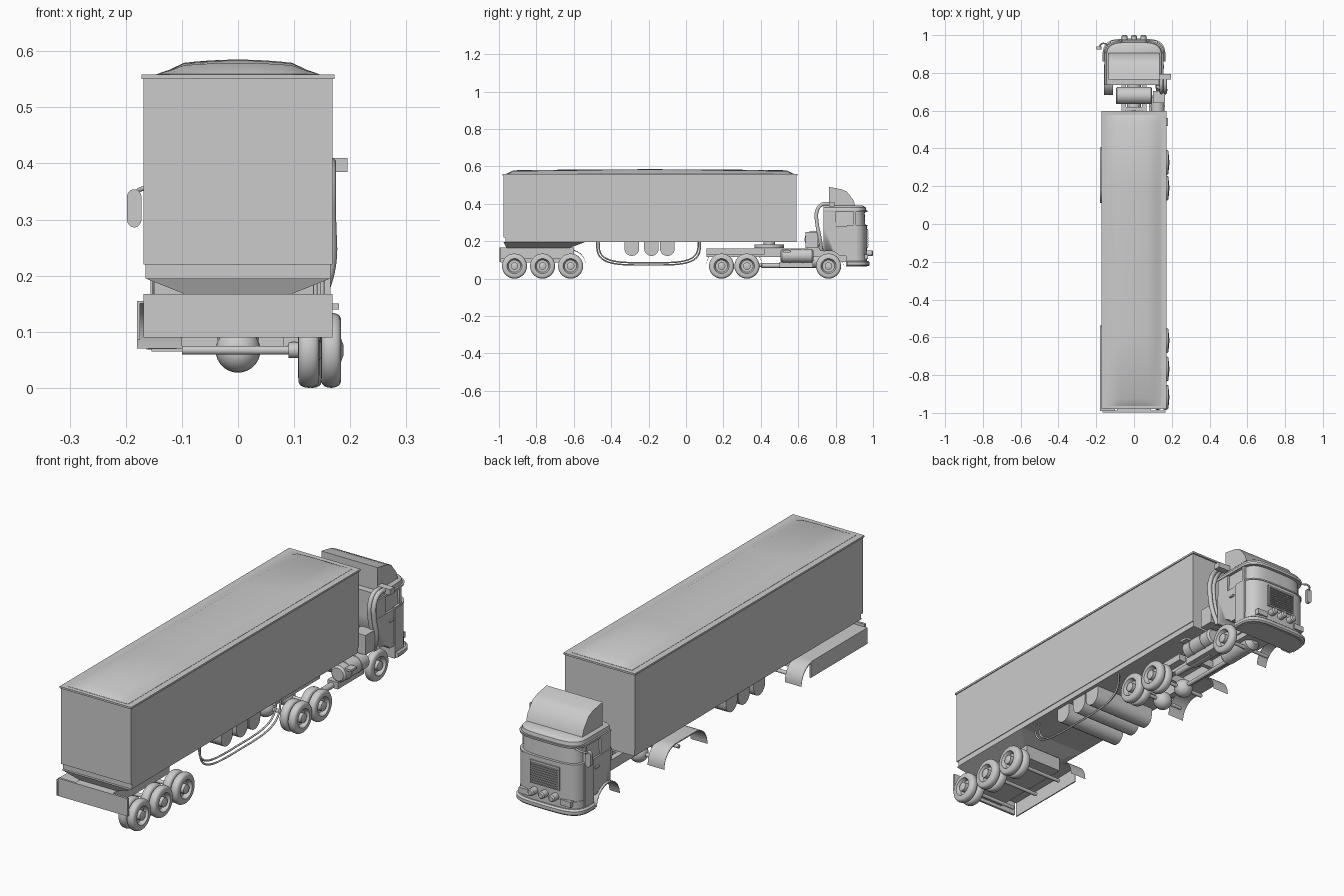
import bpy, bmesh, math
from mathutils import Vector

old = bpy.data.objects.get("Cube")
if old:
    bpy.data.objects.remove(old)

GREY = (.6, .6, .6, 1)
paint = bpy.data.materials.new("plain grey")
paint.use_nodes = True
paint.diffuse_color = GREY
paint.node_tree.nodes["Principled BSDF"].inputs["Base Color"].default_value = GREY

# Shared measures
SIDES = (-1, 1)
WHEEL_RADIUS = .067
TRAILER_AXLES = (-.917, -.767, -.617)
DRIVE_AXLES = (.19, .326)
STEER_AXLE = .762
TRAILER_SIDE = .168
TRAILER_BACK, TRAILER_FRONT = -.975, .59
FLOOR, RIM = .195, .55
CAB_SIDE, CAB_BACK, CAB_NOSE = .152, .735, .967
SILL, VISOR, CAB_TOP = .28, .355, .39


def finish(name, bm, smooth):
    bmesh.ops.recalc_face_normals(bm, faces=bm.faces)
    mesh = bpy.data.meshes.new(name)
    bm.to_mesh(mesh)
    bm.free()
    part = bpy.data.objects.new(name, mesh)
    bpy.context.collection.objects.link(part)
    mesh.materials.append(paint)
    if smooth:
        bpy.ops.object.select_all(action='DESELECT')
        part.select_set(True)
        bpy.context.view_layer.objects.active = part
        bpy.ops.object.shade_smooth_by_angle(angle=math.radians(35))
    return part


def loft(name, rings, smooth=True):
    """Skin a list of equally long closed rings and cap both ends."""
    bm = bmesh.new()
    rows = [[bm.verts.new(point) for point in ring] for ring in rings]
    count = len(rows[0])
    for lower, upper in zip(rows, rows[1:]):
        for i in range(count):
            j = (i + 1) % count
            bm.faces.new((lower[i], lower[j], upper[j], upper[i]))
    bm.faces.new(rows[0])
    bm.faces.new(rows[-1])
    return finish(name, bm, smooth)


def rectangle(left, right, back, front, z):
    return [(left, back, z), (right, back, z), (right, front, z), (left, front, z)]


def box(name, left, right, back, front, bottom, top):
    return loft(name, [rectangle(left, right, back, front, z) for z in (bottom, top)], False)


def centred_box(name, half, back, front, bottom, top, middle=0):
    return box(name, middle - half, middle + half, back, front, bottom, top)


def side_profile(name, outline, left, right):
    """Extrude a (y, z) outline across x."""
    return loft(name, [[(x, y, z) for y, z in outline] for x in (left, right)])


def lathe(name, centre, axis, profile, steps=28):
    """Turn (offset, radius) pairs about an axis through the centre."""
    spin = Vector((0, 0, 1)).rotation_difference(Vector(axis))
    turns = [math.tau * i / steps for i in range(steps)]
    return loft(name, [[Vector(centre) + spin @ Vector((r * math.cos(t), r * math.sin(t), offset))
                        for t in turns] for offset, r in profile])


ACROSS, ALONG, UP = (1, 0, 0), (0, 1, 0), (0, 0, 1)


def cylinder(name, centre, axis, length, radius, rounding=0):
    """Cylinder starting at the centre, with optional chamfered ends."""
    ends = [(0, radius - rounding), (rounding, radius), (length - rounding, radius), (length, radius - rounding)]
    return lathe(name, centre, axis, ends if rounding else ends[::3])


def tube(name, points, radius):
    curve = bpy.data.curves.new(name, 'CURVE')
    curve.dimensions = '3D'
    curve.bevel_depth = radius
    curve.bevel_resolution = 3
    curve.resolution_u = 6
    curve.use_fill_caps = True
    spline = curve.splines.new('BEZIER')
    spline.bezier_points.add(len(points) - 1)
    for knot, point in zip(spline.bezier_points, points):
        knot.co = point
        knot.handle_left_type = knot.handle_right_type = 'AUTO'
    curve.materials.append(paint)
    bpy.context.collection.objects.link(bpy.data.objects.new(name, curve))


def arc(y, z, radius, start, end, steps=10):
    angles = [math.radians(start + (end - start) * i / steps) for i in range(steps + 1)]
    return [(y + radius * math.cos(a), z + radius * math.sin(a)) for a in angles]


def signed_power(value, power):
    return math.copysign(abs(value) ** power, value)


def guard(name, path, left, right):
    """Thin bent sheet following a (y, z) path."""
    inner = [(y, z - .005) for y, z in path]
    side_profile(name, path + inner[::-1], left, right)


# Trailer body, rim and domed roof
centred_box("trailer_body", TRAILER_SIDE, TRAILER_BACK, TRAILER_FRONT, FLOOR + .025, RIM)
centred_box("trailer_floor", TRAILER_SIDE - .003, TRAILER_BACK + .01, TRAILER_FRONT, FLOOR, FLOOR + .03)
centred_box("roof_rim", TRAILER_SIDE + .004, TRAILER_BACK - .005, TRAILER_FRONT + .007, RIM, RIM + .008)
middle = (TRAILER_BACK + TRAILER_FRONT) / 2
roof = []
for t in (-1, -.95, -.5, 0, .5, .95, 1):
    crown = min(1, 20 * (1 - abs(t))) * (1 - t * t / 4)
    ring = []
    for i in range(-6, 7):
        u = i / 6
        ridge = min(1, 3 * (1 - abs(u))) * (1 - u * u / 2)
        ring.append((.145 * u, middle + .77 * t, RIM + .009 + .026 * crown * ridge))
    roof.append([(-.145, ring[0][1], RIM)] + ring + [(.145, ring[0][1], RIM)])
loft("trailer_roof", roof)

# Rear undercarriage of the trailer
loft("rear_subframe", [rectangle(-.09, .09, -.96, -.62, .165),
                       rectangle(-.165, .165, TRAILER_BACK, -.54, FLOOR)], False)
centred_box("rear_frame", .09, -.99, -.6, .105, .166)
centred_box("rear_panel", TRAILER_SIDE, -.998, -.988, .09, .167)

# Mud guards on the right-hand side
guard("trailer_guard", [(-.99, .155)] + arc(TRAILER_AXLES[-1], .075, .08, 90, 0), -.18, -.1)
guard("tractor_guard", arc(DRIVE_AXLES[0], .075, .08, 180, 90) + arc(DRIVE_AXLES[1], .075, .08, 90, 0), -.18, -.1)
guard("front_guard", arc(STEER_AXLE, WHEEL_RADIUS, .08, 175, 5), -.16, -.11)
box("guard_edge", -.18, -.175, -.99, -.6, .085, .152)


# Wheels on their axles
def wheel(name, inside, outside, y):
    width, rim = outside - inside, WHEEL_RADIUS * .6
    profile = []
    for i in range(13):
        a = math.pi * i / 12
        bulge = max(math.sin(a), 0) ** .4
        profile.append((width * (1 - math.cos(a)) / 2, rim + (WHEEL_RADIUS - rim) * bulge))
    profile += [(width / 2, rim * .8), (width / 2, rim / 2), (width, rim / 2), (width * 1.1, rim / 4)]
    lathe(name, (inside, y, WHEEL_RADIUS), ACROSS, profile)


for y in TRAILER_AXLES + DRIVE_AXLES:
    wheel("inner_wheel", .107, .145, y)
    wheel("outer_wheel", .148, .184, y)
    cylinder("brake_drum", (.09, y, WHEEL_RADIUS), ACROSS, .03, .014)
for y in TRAILER_AXLES + DRIVE_AXLES + (STEER_AXLE,):
    cylinder("axle", (-.1, y, WHEEL_RADIUS), ACROSS, .22, .008)
wheel("front_wheel", .115, .15, STEER_AXLE)
for y in DRIVE_AXLES:
    bulb = [(-z, r + .002) for z, r in arc(0, 0, .038, 15, 165)]
    lathe("differential", (0, y, WHEEL_RADIUS), ALONG, bulb[::-1])

# Cross tanks and looped side rails under the trailer
for y in (-.29, -.185, -.1):
    trough = arc(y, .16, .039, 180, 360)
    side_profile("cross_tank", [(trough[0][0], FLOOR)] + trough + [(trough[-1][0], FLOOR)], -.15, .15)
for inset in (0, .012):
    rail = []
    for i in range(17):
        a = math.pi * i / 16
        rail.append((.15 - inset, -.2 - (.277 - inset) * signed_power(math.cos(a), .5),
                     FLOOR - (.122 - inset) * max(math.sin(a), 0) ** .6))
    tube("side_rail", rail, .004)

# Tractor frame, coupling and drive line
for side in SIDES:
    centred_box("frame_rail", .012, .11, .8, .115, .16, side * .055)
for y in (.115, .26, .45, .6):
    centred_box("cross_member", .05, y, y + .02, .12, .155)
box("side_frame", .06, .1, .11, .42, .13, .16)
cylinder("coupling_plate", (0, .445, .165), UP, .018, .08)
cylinder("coupling_pin", (0, .445, .165), UP, .032, .03)
cylinder("drive_shaft", (0, .35, .072), ALONG, .32, .009)
cylinder("gearbox", (0, .6, .095), ALONG, .2, .038, .02)
centred_box("engine", .06, .74, .9, .09, .2)

# Tanks, step and intake beside the frame
cylinder("fuel_tank", (.125, .505, .122), ALONG, .176, .036, .008)
for y in (.55, .62):
    cylinder("tank_strap", (.125, y, .122), ALONG, .008, .038)
cylinder("slim_air_tank", (.1, .4, .07), ALONG, .23, .013, .005)
box("tank_bracket", .08, .13, .5, .68, .06, .09)
box("foot_step", .15, .18, .52, .56, .14, .15)
cylinder("cross_air_tank", (-.095, .68, .21), ACROSS, .19, .046, .006)
centred_box("air_tank_stand", .06, .65, .71, .155, .2)
box("intake_box", .1, .165, .64, .705, .165, .25)
for x in (.145, .165):
    tube("intake_pipe", [(x, .78, .4), (x, .725, .395), (x, .7, .36),
                         (x, .7, .3), (x, .715, .22), (x - .02, .725, .15)], .01)
box("intake_mouth", .12, .195, .765, .795, .385, .41)


# Cab, stacked from rounded-front plan sections
def plan(z, grow, back):
    side, shoulder = CAB_SIDE + grow, .87
    points = []
    for i in range(25):
        a = math.pi * (i / 24 - .5)
        points.append((side * signed_power(math.sin(a), .5),
                       shoulder + (CAB_NOSE + grow - shoulder) * max(math.cos(a), 0) ** .6, z))
    return points + [(side, back, z), (-side, back, z)]


def cab_part(name, *levels, back=CAB_BACK):
    return loft(name, [plan(z, grow, back) for z, grow in levels])


body = cab_part("cab_body", (.12, 0), (SILL, 0))
cutter = cylinder("wheel_arch_cutter", (-.3, STEER_AXLE, WHEEL_RADIUS), ACROSS, .6, .082)
cutter.hide_render = True
cutter.hide_viewport = True
cut = body.modifiers.new("wheel_arch", 'BOOLEAN')
cut.object = cutter
cut.solver = 'EXACT'
cab_part("cab_window_band", (SILL, -.008), (VISOR, -.012))
cab_part("sun_visor", (VISOR, .002), (VISOR + .01, .004))
cab_part("cab_roof", (VISOR + .01, -.003), (CAB_TOP - .01, -.006), (CAB_TOP, -.02))
cab_part("window_sill", (SILL, .003), (SILL + .006, .003), back=.86)
cab_part("front_skirt", (.065, .002), (.125, .002), back=.855)
cab_part("front_bumper", (.068, .01), (.074, .015), (.088, .015), (.094, .008), back=.86)
for side in SIDES:
    wall = side * CAB_SIDE
    centred_box("rear_pillar", .005, CAB_BACK, .8, SILL, VISOR, wall * .96)
    centred_box("front_pillar", .005, .895, .908, SILL, VISOR, wall * .96)
    centred_box("door_panel", .004, .855, .915, .07, SILL, wall)
    centred_box("door_handle", .007, .82, .845, .235, .242, wall)
    centred_box("corner_light", .025, .95, CAB_NOSE + .005, .105, .13, side * .1)

# Grille with slats, and three front lamps
centred_box("grille_frame", .07, .95, CAB_NOSE + .005, .165, .265)
for i in range(9):
    z = .171 + i * .01
    centred_box("grille_slat", .063, CAB_NOSE, CAB_NOSE + .01, z, z + .005)
for x in (-.05, 0, .05):
    cylinder("front_lamp", (x, .96, .135), ALONG, .04, .015, .005)

# Roof wind deflector
hood = [(.765, CAB_TOP), (.905, CAB_TOP), (.895, .42), (.86, .465), (.83, .478), (.765, .49)]
side_profile("wind_deflector", hood, -.135, .135)

# Wing mirror on its arm
capsule = []
for i in range(20):
    a = math.tau * (i + .5) / 20
    capsule.append((-.185 + .013 * math.cos(a), .32 + .014 * math.sin(a) + math.copysign(.02, math.sin(a))))
loft("wing_mirror", [[(x, y, z) for x, z in capsule] for y in (.925, .94)])
tube("mirror_arm", [(-.185, .935, .345), (-.17, .955, .355), (-.13, .945, .355)], .004)
